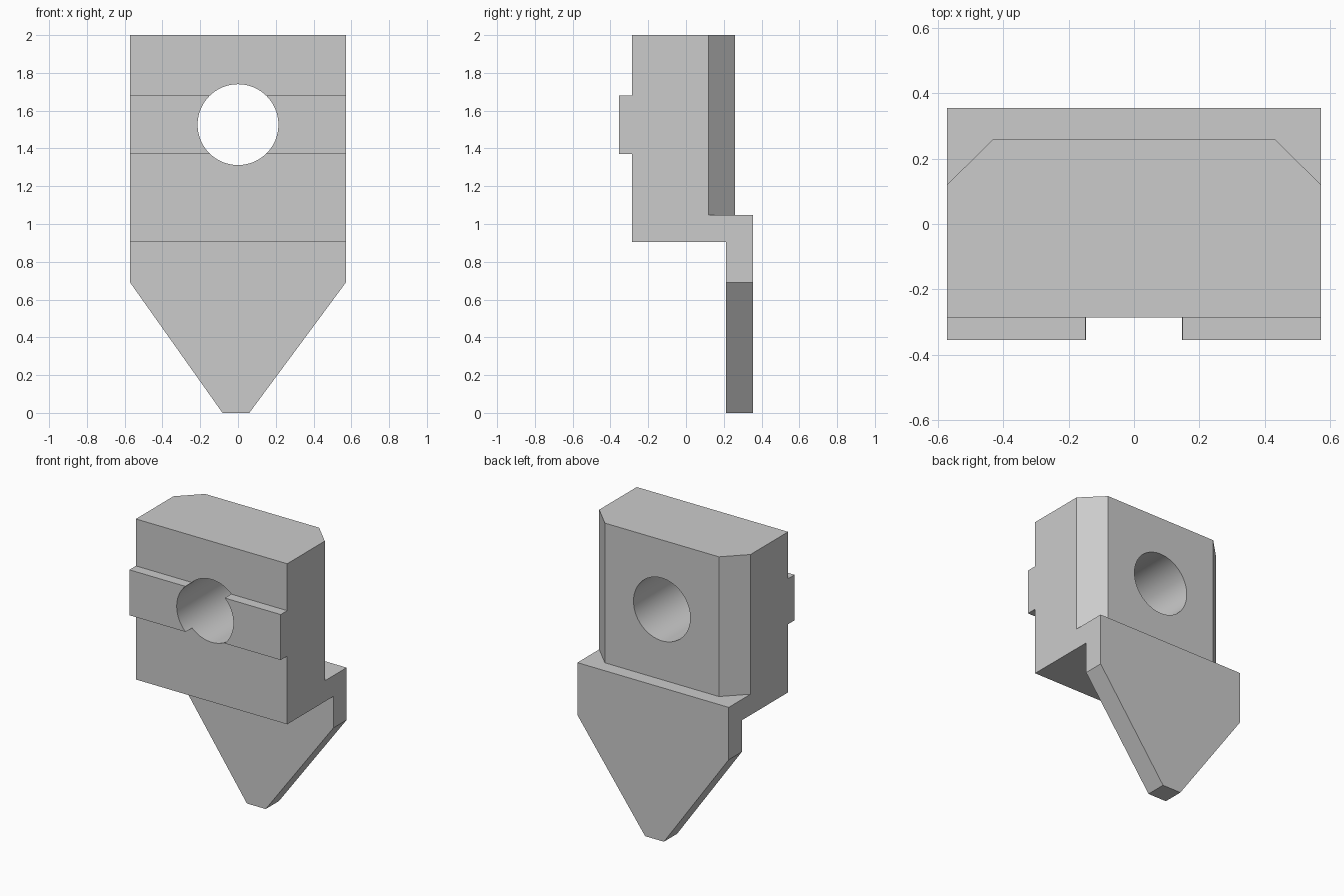
import bpy
import bmesh
from mathutils import Vector

cube = bpy.data.objects.get("Cube")
if cube:
    bpy.data.objects.remove(cube, do_unlink=True)

grey = bpy.data.materials.new("plain grey")
grey.use_nodes = True
colour = (0.6, 0.6, 0.6, 1)
grey.diffuse_color = colour
grey.node_tree.nodes["Principled BSDF"].inputs["Base Color"].default_value = colour

HALF = 0.571          # half width
SHELF = 1.047         # top of the rear shelf


def prism(name, points, offset):
    """Extrude a flat polygon along the offset into a closed solid."""
    bm = bmesh.new()
    face = bm.faces.new([bm.verts.new(p) for p in points])
    ext = bmesh.ops.extrude_face_region(bm, geom=[face])
    verts = [g for g in ext["geom"] if isinstance(g, bmesh.types.BMVert)]
    bmesh.ops.translate(bm, verts=verts, vec=Vector(offset))
    bmesh.ops.recalc_face_normals(bm, faces=bm.faces)
    mesh = bpy.data.meshes.new(name)
    bm.to_mesh(mesh)
    bm.free()
    mesh.materials.append(grey)
    obj = bpy.data.objects.new(name, mesh)
    bpy.context.collection.objects.link(obj)
    return obj


def cut(target, cutter, operation):
    """Apply a boolean and remove the cutter."""
    cutter.hide_render = True
    mod = target.modifiers.new(operation.lower(), "BOOLEAN")
    mod.operation = operation
    mod.solver = "EXACT"
    mod.object = cutter
    bpy.context.view_layer.objects.active = target
    bpy.ops.object.modifier_apply(modifier=mod.name)
    bpy.data.objects.remove(cutter, do_unlink=True)


# Side profile: block, front rib, rear shelf and hanging blade
side = [(0.213, 0), (0.355, 0), (0.355, SHELF), (0.26, SHELF), (0.26, 2),
        (-0.285, 2), (-0.285, 1.68), (-0.355, 1.68), (-0.355, 1.37),
        (-0.285, 1.37), (-0.285, 0.905), (0.213, 0.905)]
block = prism("bracket_block", [(-HALF, y, z) for y, z in side], (2 * HALF, 0, 0))

# Slanted sides of the blade, down to its blunt tip
for sign, tip in ((-1, -0.082), (1, 0.06)):
    slope = (sign * HALF - tip) / 0.69
    wedge = [(tip - slope * 0.1, -0.1), (sign * HALF + slope * 0.0, 0.69),
             (sign * 0.8, 0.69), (sign * 0.8, -0.1)]
    cut(block, prism("blade_cutter", [(x, -1, z) for x, z in wedge], (0, 2, 0)),
        "DIFFERENCE")

# Bevelled rear corners above the shelf
for sign in (-1, 1):
    corner = [(HALF + 0.1, 0.02), (0.33, 0.36), (HALF + 0.1, 0.36)]
    cut(block, prism("corner_cutter", [(sign * x, y, SHELF) for x, y in corner], (0, 0, 1.2)),
        "DIFFERENCE")

# Round hole from front to back
bpy.ops.mesh.primitive_cylinder_add(vertices=96, radius=0.214, depth=2,
                                    location=(0, 0, 1.526), rotation=(1.570796, 0, 0))
hole = bpy.context.object
hole.name = "hole_cutter"
hole.data.materials.append(grey)
cut(block, hole, "DIFFERENCE")

# Smooth hole wall, sharp edges elsewhere
bpy.ops.object.select_all(action="DESELECT")
block.select_set(True)
bpy.context.view_layer.objects.active = block
bpy.ops.object.shade_smooth_by_angle(angle=0.5)
